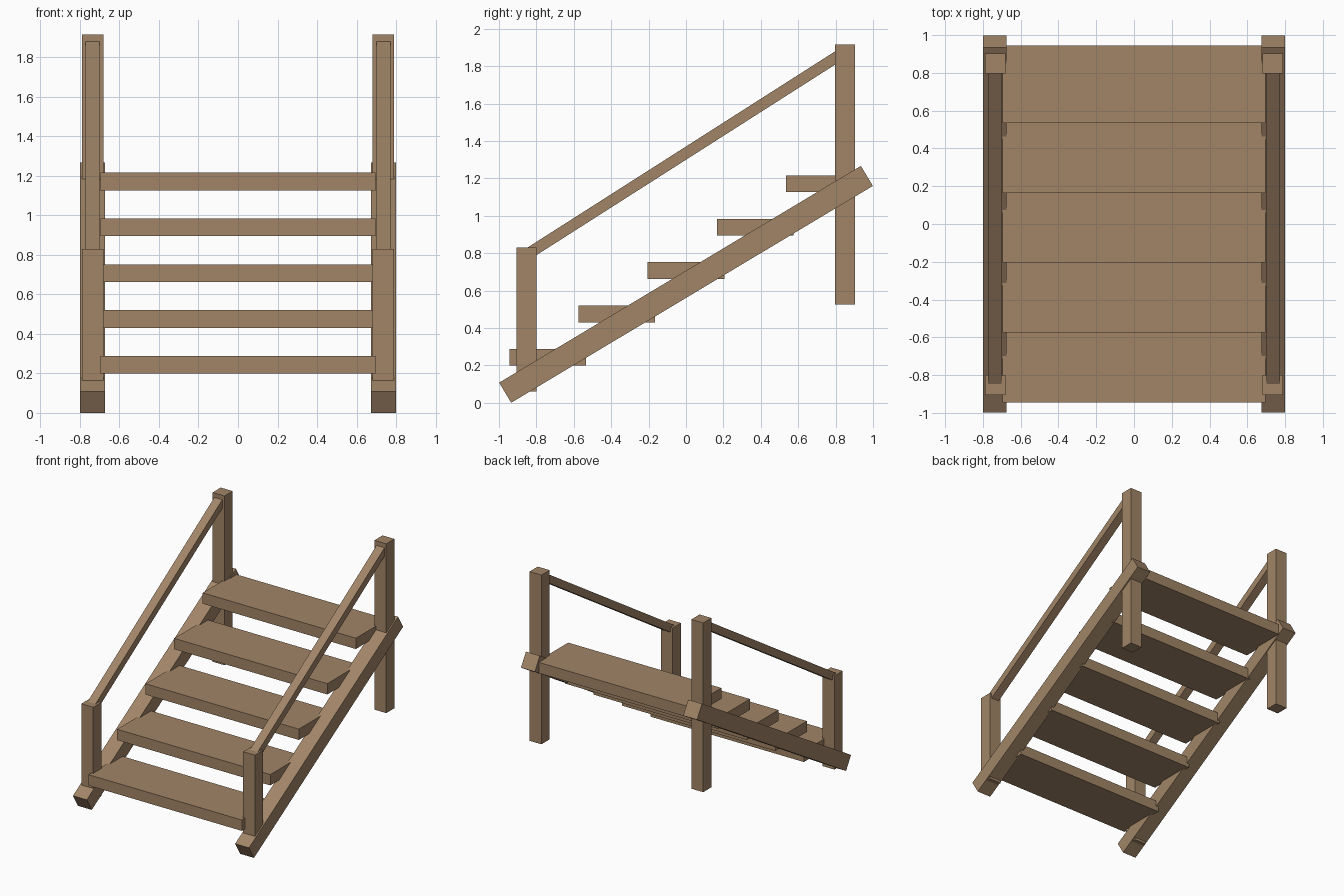
import bpy
import math
from mathutils import Matrix, Vector

default = bpy.data.objects.get("Cube")
if default:
    bpy.data.objects.remove(default, do_unlink=True)

wood = bpy.data.materials.new("brown wood")
wood.use_nodes = True
colour = (0.36, 0.235, 0.137, 1.0)
wood.diffuse_color = colour
wood.node_tree.nodes["Principled BSDF"].inputs["Base Color"].default_value = colour


def board(name, centre, size, pitch=0.0):
    """Flat-faced timber, tilted about x by pitch."""
    bpy.ops.mesh.primitive_cube_add(size=1, location=(0, 0, 0))
    obj = bpy.context.object
    obj.name = name
    scale = Matrix.Diagonal(Vector((*size, 1.0)))
    obj.data.transform(Matrix.Rotation(pitch, 4, "X") @ scale)
    obj.location = centre
    obj.data.materials.append(wood)
    return obj


def beam(name, x, width, depth, start, end):
    """Sloping timber whose centre line joins two (y, z) points."""
    dy, dz = end[0] - start[0], end[1] - start[1]
    centre = (x, (start[0] + end[0]) / 2, (start[1] + end[1]) / 2)
    return board(name, centre, (width, math.hypot(dy, dz), depth), math.atan2(dz, dy))


# Stringers, posts and handrails on both sides
for side, s in (("left", 1), ("right", -1)):
    beam(f"{side}_stringer", s * 0.737, 0.126, 0.125, (-0.967, 0.054), (0.967, 1.213))
    board(f"{side}_front_post", (s * 0.735, -0.853, 0.445), (0.108, 0.106, 0.77))
    board(f"{side}_back_post", (s * 0.735, 0.85, 1.22), (0.108, 0.106, 1.39))
    beam(f"{side}_handrail", s * 0.737, 0.072, 0.06, (-0.834, 0.803), (0.82, 1.858))

# Open treads
for i in range(5):
    board(f"tread_{i + 1}", (0, 0.37 * (i - 2), 0.243 + 0.232 * i), (1.392, 0.41, 0.089))
